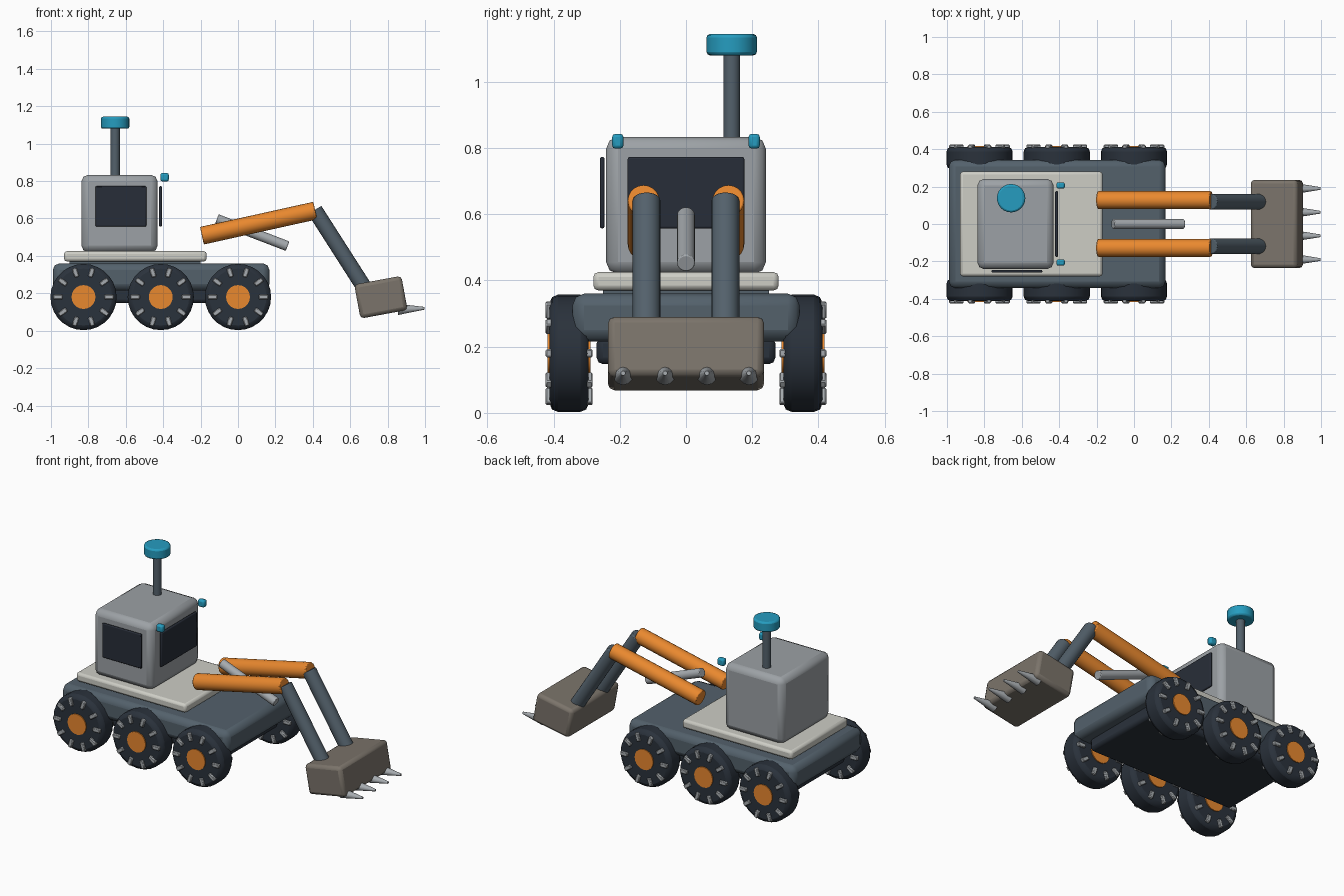
import bpy, math
from mathutils import Vector, Matrix

if "Cube" in bpy.data.objects:
    bpy.data.objects.remove(bpy.data.objects["Cube"])


def mat(name, rgb):
    m = bpy.data.materials.new(name)
    m.diffuse_color = [(c / 255) ** 2.2 for c in rgb] + [1]
    m.use_nodes = True
    m.node_tree.nodes["Principled BSDF"].inputs["Base Color"].default_value = m.diffuse_color
    return m


ORANGE = mat("orange", (232, 135, 50))
DARK = mat("dark_rubber", (46, 53, 62))
STEEL = mat("steel", (84, 97, 107))
CAB = mat("cab_grey", (155, 160, 164))
CREAM = mat("cream", (204, 204, 196))
GLASS = mat("dark_glass", (44, 49, 59))
TEAL = mat("teal", (42, 155, 190))
BUCKET = mat("bucket_brown", (122, 115, 106))
LIGHT = mat("light_metal", (165, 170, 174))


def finish(name, material, bevel=0, segments=2):
    o = bpy.context.object
    o.name = name
    o.data.materials.append(material)
    bpy.ops.object.transform_apply(location=False, rotation=False, scale=True)
    if bevel:
        b = o.modifiers.new("bevel", 'BEVEL')
        b.width, b.segments, b.limit_method = bevel, segments, 'ANGLE'
        b.angle_limit = math.radians(40)
    bpy.ops.object.shade_smooth_by_angle(angle=math.radians(30))
    return o


def box(name, lo, hi, material, bevel=0.0, segments=2):
    lo, hi = Vector(lo), Vector(hi)
    bpy.ops.mesh.primitive_cube_add(size=1, location=(lo + hi) / 2)
    bpy.context.object.scale = hi - lo
    return finish(name, material, bevel, segments)


def rod(name, a, b, r1, material, r2=None, sides=20, bevel=0.0):
    a, b = Vector(a), Vector(b)
    rot = (b - a).to_track_quat('Z', 'Y').to_euler()
    bpy.ops.mesh.primitive_cone_add(vertices=sides, radius1=r1, radius2=r1 if r2 is None else r2,
                                    depth=(b - a).length, location=(a + b) / 2, rotation=rot)
    return finish(name, material, bevel)


# Chassis, belly plate and deck
box("chassis", (-0.99, -0.343, 0.215), (0.168, 0.343, 0.36), STEEL, 0.035)
box("belly_plate", (-0.92, -0.27, 0.147), (0.095, 0.27, 0.23), DARK, 0.02)
box("deck", (-0.93, -0.28, 0.37), (-0.168, 0.28, 0.425), CREAM, 0.015)
box("deck_mount", (-0.9, -0.25, 0.35), (-0.2, 0.25, 0.38), STEEL)

# Cab with windows and lamps
box("cab", (-0.837, -0.241, 0.42), (-0.43, 0.241, 0.833), CAB, 0.035)
box("side_window", (-0.762, -0.26, 0.557), (-0.49, -0.246, 0.773), GLASS, 0.006)
box("front_window", (-0.422, -0.176, 0.557), (-0.406, 0.176, 0.773), GLASS, 0.006)
for s in (-1, 1):
    box("lamp", (-0.415, s * 0.206 - 0.017, 0.798), (-0.37, s * 0.206 + 0.017, 0.843), TEAL, 0.01)

# Sensor mast
rod("mast", (-0.657, 0.138, 0.8), (-0.657, 0.138, 1.09), 0.025, STEEL)
rod("mast_head", (-0.657, 0.138, 1.08), (-0.657, 0.138, 1.144), 0.076, TEAL, sides=24, bevel=0.01)

# Six wheels with hubs and tread lugs
for s in (-1, 1):
    y = s * 0.353
    for x in (-0.826, -0.413, 0.0):
        z = 0.18
        rod("tyre", (x, y - 0.059, z), (x, y + 0.059, z), 0.177, DARK, sides=28, bevel=0.025)
        rod("hub", (x, y - 0.065, z), (x, y + 0.065, z), 0.064, ORANGE)
        for i in range(10):
            a = i * math.tau / 10
            lug = box("tread_lug", (-0.025, -0.071, -0.0125), (0.025, 0.071, 0.0125), LIGHT, 0.004, 1)
            lug.location = (x + 0.137 * math.cos(a), y, z + 0.137 * math.sin(a))
            lug.rotation_euler = (0, -a, 0)

# Twin boom arms and sticks
for s in (-1, 1):
    rod("boom_arm", (-0.193, s * 0.128, 0.508), (0.413, s * 0.128, 0.642), 0.048, ORANGE, bevel=0.005)
    rod("stick_arm", (0.41, s * 0.119, 0.645), (0.69, s * 0.119, 0.2075), 0.042, STEEL, bevel=0.005)

# Lift piston
rod("lift_piston", (-0.113, 0, 0.597), (0.265, 0, 0.452), 0.027, LIGHT, bevel=0.004)

# Tilted bucket and teeth
bucket = box("bucket", (-0.128, -0.236, -0.0925), (0.128, 0.236, 0.0925), BUCKET, 0.02)
bucket.location = (0.764, 0, 0.179)
bucket.rotation_euler = (0, math.radians(-10.5), 0)
for y in (-0.19, -0.063, 0.063, 0.19):
    rod("bucket_tooth", (0.855, y, 0.114), (0.998, y, 0.12), 0.03, LIGHT, r2=0.007, sides=12)
